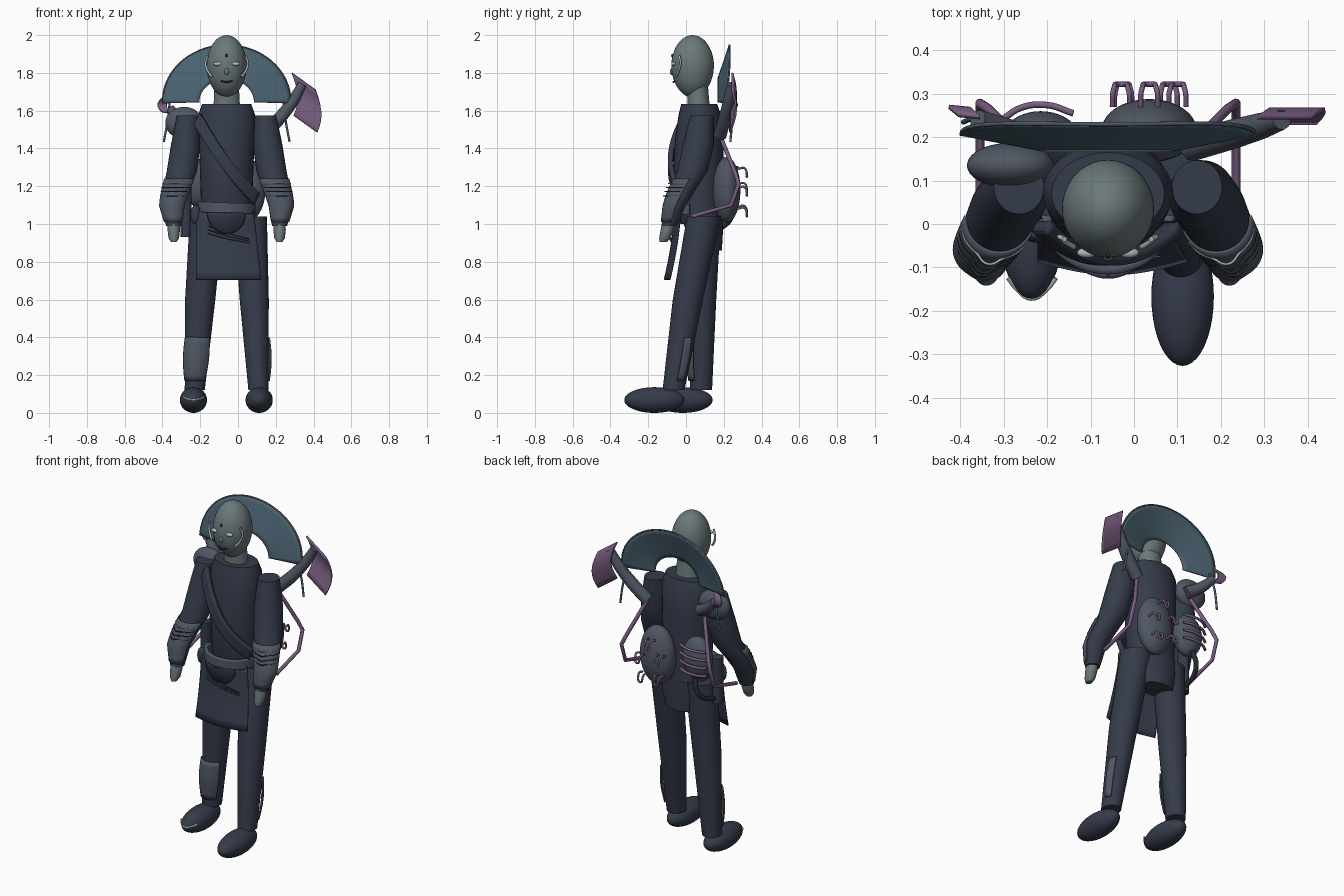
import bpy, math
from math import sin, cos, pi, radians

if "Cube" in bpy.data.objects:
    bpy.data.objects.remove(bpy.data.objects["Cube"])

CX = -0.06  # body mirror plane


def mat(name, c):
    m = bpy.data.materials.new(name)
    m.diffuse_color = (*c, 1)
    m.use_nodes = True
    m.node_tree.nodes["Principled BSDF"].inputs["Base Color"].default_value = m.diffuse_color
    return m


CLOTH = mat("dark_cloth", (.036, .044, .07))
PAD = mat("grey_padding", (.08, .095, .125))
SKIN = mat("pale_skin", (.15, .19, .195))
PURPLE = mat("purple", (.19, .11, .22))
TEAL = mat("teal", (.07, .125, .165))
LIGHT = mat("light_trim", (.45, .48, .49))
DARK = mat("dark_line", (.02, .025, .035))


def finish(name, me, m):
    o = bpy.data.objects.new(name, me)
    bpy.context.collection.objects.link(o)
    me.materials.clear()
    me.materials.append(m)
    me.shade_smooth()
    me.set_sharp_from_angle(angle=radians(40))
    return o


def loft(name, rings, m, n=32):
    """Capped stack of horizontal ellipses (x, y, z, rx, ry)."""
    v = [(x + rx * cos(2 * pi * i / n), y + ry * sin(2 * pi * i / n), z)
         for x, y, z, rx, ry in rings for i in range(n)]
    f = [(a * n + i, a * n + (i + 1) % n, (a + 1) * n + (i + 1) % n, (a + 1) * n + i)
         for a in range(len(rings) - 1) for i in range(n)]
    f += [tuple(range(n))[::-1], tuple(range(len(v) - n, len(v)))]
    if rings[0][2] > rings[-1][2]:
        f = [q[::-1] for q in f]
    me = bpy.data.meshes.new(name)
    me.from_pydata(v, [], f)
    return finish(name, me, m)


def sheet(name, fn, m, t=.006, nu=24, nv=8):
    """Thin curved panel from a function of u, v in 0..1."""
    v = [fn(i / nu, j / nv) for j in range(nv + 1) for i in range(nu + 1)]
    w = nu + 1
    f = [(j * w + i, j * w + i + 1, (j + 1) * w + i + 1, (j + 1) * w + i)
         for j in range(nv) for i in range(nu)]
    me = bpy.data.meshes.new(name)
    me.from_pydata(v, [], f)
    o = finish(name, me, m)
    s = o.modifiers.new("thickness", 'SOLIDIFY')
    s.thickness, s.offset = t, 0
    return o


def tube(name, pts, r, m, radii=None, smooth=True):
    cu = bpy.data.curves.new(name, 'CURVE')
    cu.dimensions, cu.bevel_depth, cu.bevel_resolution = '3D', r, 3
    cu.use_fill_caps, cu.resolution_u = True, 6
    s = cu.splines.new('BEZIER')
    s.bezier_points.add(len(pts) - 1)
    for i, (b, p) in enumerate(zip(s.bezier_points, pts)):
        b.co = p
        b.handle_left_type = b.handle_right_type = 'AUTO' if smooth else 'VECTOR'
        b.radius = radii[i] if radii else 1
    o = bpy.data.objects.new(name, cu)
    bpy.context.collection.objects.link(o)
    me = bpy.data.meshes.new_from_object(o.evaluated_get(bpy.context.evaluated_depsgraph_get()))
    bpy.data.objects.remove(o)
    return finish(name, me, m)


def ball(name, c, r, m, squeeze=0):
    """Ellipsoid; squeeze narrows the lower half."""
    bpy.ops.mesh.primitive_uv_sphere_add(segments=40, ring_count=24, radius=1)
    o = bpy.context.object
    for v in o.data.vertices:
        k = 1 - squeeze * max(0, -v.co.z)
        v.co = (c[0] + r[0] * v.co.x * k, c[1] + r[1] * v.co.y * k, c[2] + r[2] * v.co.z)
    o.name = name
    o.data.materials.append(m)
    o.data.shade_smooth()
    return o


def ring_at(rings, z):
    for a, b in zip(rings, rings[1:]):
        if min(a[2], b[2]) <= z <= max(a[2], b[2]):
            t = (z - a[2]) / (b[2] - a[2])
            return [p + (q - p) * t for p, q in zip(a, b)]


def around(rings, z, deg, off):
    x, y, _, rx, ry = ring_at(rings, z)
    return (x + (rx + off) * cos(radians(deg)), y + (ry + off) * sin(radians(deg)), z)


def flip(p):
    return (2 * CX - p[0], *p[1:])


# Head, neck and face
ball("head", (CX, .035, 1.835), (.106, .113, .165), SKIN, .04)
loft("neck", [(CX, .07, 1.6, .075, .06), (CX, .065, 1.66, .067, .057), (CX, .06, 1.75, .066, .055)], SKIN)
for s, side in ((-1, "right"), (1, "left")):
    ball("eye_" + side, (CX + s * .048, -.066, 1.848), (.023, .012, .011), LIGHT)
    tube("cheek_line_" + side, [(CX + s * .1, -.035, 1.89), (CX + s * .112, -.03, 1.85),
         (CX + s * .1, -.04, 1.81), (CX + s * .078, -.053, 1.78)], .006, LIGHT)
ball("nose", (CX, -.074, 1.807), (.012, .012, .018), SKIN)
tube("mouth", [(CX - .03, -.059, 1.757), (CX, -.066, 1.751), (CX + .03, -.059, 1.757)], .005, DARK)
tube("forehead_mark", [(CX, -.07, 1.9), (CX, -.075, 1.885)], .005, DARK)

# Torso and hips
loft("torso", [(CX, .07, 1.635, .13, .095), (CX, .073, 1.58, .15, .112), (CX, .07, 1.45, .147, .128),
     (CX, .066, 1.3, .142, .132), (CX, .068, 1.08, .135, .126), (CX, .085, 1.0, .14, .11)], CLOTH)
loft("hip_skirt", [(CX, .085, 1.04, .15, .11), (CX, .1, .95, .14, .095), (CX, .12, .86, .1, .07)], CLOTH)

# Legs, feet and shin guards
legs = {"left": [(.065, .095, 1.04, .088, .09), (.086, .01, .6, .077, .08), (.108, -.066, .12, .053, .058)],
        "right": [(-.165, .095, 1.04, .09, .09), (-.2, .085, .6, .08, .075), (-.229, .08, .12, .053, .058)]}
for side, r in legs.items():
    loft("leg_" + side, r, CLOTH)
ball("foot_left", (.112, -.167, .068), (.072, .16, .068), CLOTH)
ball("foot_right", (-.236, -.016, .068), (.072, .157, .068), CLOTH)


def guard(side, a0, a1):
    r = legs[side]
    sheet("shin_guard_" + side, lambda u, v: around(
        r, .17 + .23 * v, a0 + (a1 - a0) * u, .004 + .01 * sin(pi * v)), PAD, .008)


guard("right", 205, 325)
guard("left", 10, 42)
tube("toe_trim", [(-.29, -.125, .085), (-.27, -.15, .075), (-.236, -.172, .07),
     (-.2, -.15, .075), (-.18, -.125, .085)], .005, LIGHT)

# Arms, hands and bracers, mirrored
arm = [(.145, .085, 1.575, .058, .062), (.157, .065, 1.42, .078, .082), (.177, .035, 1.28, .08, .08),
       (.21, -.025, 1.17, .07, .068), (.228, -.057, 1.1, .062, .058), (.22, -.09, .99, .04, .04)]
for side in ("left", "right"):
    r = arm if side == "left" else [flip(p) for p in arm]
    loft("sleeve_" + side, r, CLOTH)
    hx = r[-1][0]
    loft("hand_" + side, [(hx, -.09, 1.02, .03, .035), (hx, -.1, .97, .033, .034),
         (hx, -.112, .925, .028, .03), (hx, -.12, .905, .015, .02)], SKIN)
    a0, a1 = (200, 365) if side == "left" else (175, 340)
    sheet("bracer_" + side, lambda u, v: around(
        r, 1.01 + .23 * v, a0 + (a1 - a0) * u, .003 + .003 * sin(pi * v)), PAD, .006)
    for k in range(4):
        z = 1.215 - .022 * k
        tube(f"bracer_wire_{side}_{k}", [around(r, z, a0 + 10 + (a1 - a0 - 20) * i / 6, .007 + .014 * (i == 3))
             for i in range(7)], .003, LIGHT if k == 0 else DARK)

# Shoulder pad, sash, belt, pouch and apron
ball("shoulder_pad", (-.285, .135, 1.535), (.1, .052, .085), PAD)
sheet("sash", lambda u, v: (-.215 + .31 * u + .03 * (v - .5), .045 - .127 * sin(pi * (.1 + .8 * u)) ** .8,
      1.555 - .42 * u - .03 * sin(pi * u) + .06 * (v - .5)), CLOTH, .028)
sheet("belt", lambda u, v: (CX + .142 * cos(pi * (1 + u)), .02 + .125 * sin(pi * (1 + u)),
      1.065 + .055 * v - .015 * u), PAD, .022)
sheet("belly_pouch", lambda u, v: (CX + .1 * v * cos(pi * (1 + u)), -.075 - .045 * cos(pi * v / 2),
      1.06 + .11 * v * sin(pi * (1 + u))), CLOTH, .012)
sheet("apron", lambda u, v: (-.222 + (.305 + .04 * v) * u,
      -.03 - .03 * sin(pi * u) - .055 * v ** 1.6, 1.07 - .365 * v), CLOTH, .006)
for k in range(3):
    tube(f"belt_cord_{k}", [(-.16, -.075, .99 - .02 * k), (-.05, -.085, .95 - .015 * k),
         (.06, -.075, .92 - .01 * k)], .0025, PAD)
loft("hip_case", [(-.275, .09, .93, .03, .035), (-.275, .09, 1.2, .03, .035)], CLOTH, 12)
ball("hip_bead", (-.225, -.025, 1.05), (.026, .018, .05), CLOTH)

# Crescent screen behind the head


def crescent(u, v):
    a = pi * (-.01 + 1.02 * u)
    rx, rz = .145 + .193 * v, .12 + .178 * v
    return (CX + rx * cos(a), .17 + v * (.06 * max(0, sin(a)) + .037 * cos(a) ** 2), 1.648 + rz * sin(a))


sheet("crescent_screen", crescent, TEAL, .008, 40, 8)
tube("crescent_trim", [crescent(i / 16, 1) for i in range(17)], .005, PAD)
for s, side in ((-1, "right"), (1, "left")):
    tube("hanging_cord_" + side, [(CX + s * .3, .21, 1.66), (CX + s * .312, .24, 1.55),
         (CX + s * .333, .235, 1.435)], .006, TEAL)

# Shoulder horns with purple vanes
tube("horn_left", [(.13, .18, 1.47), (.22, .205, 1.56), (.29, .225, 1.65), (.34, .24, 1.74)],
     .036, PAD, [1, .95, .85, .65])
tube("horn_right", [(-.22, .18, 1.5), (-.3, .215, 1.55), (-.36, .24, 1.61)], .034, PAD, [1, .9, .7])
sheet("vane_left", lambda u, v: (.285 + .125 * u + .045 * sin(pi * v * .75) - .022 * v,
      .245 + .025 * sin(pi * v) - .012 * v, 1.8 - .09 * u - .225 * v), PURPLE, .01)
sheet("vane_right", lambda u, v: (-.355 - .05 * u - .022 * sin(pi * v), .245 + .02 * sin(pi * v) + .005 * u,
      1.675 - .01 * u - .09 * v + .02 * u * v), PURPLE, .01)

# Back packs with hooks and ribs
ball("back_pack_large", (.035, .215, 1.18), (.11, .073, .175), PAD)
for k, (x, z) in enumerate([(.035, 1.27), (-.03, 1.19), (.1, 1.17), (-.025, 1.07), (.08, 1.06)]):
    tube(f"pack_hook_{k}", [(x - .02, .27, z + .02), (x - .017, .31, z + .025), (x, .322, z - .02),
         (x + .017, .31, z + .025), (x + .02, .27, z + .02)], .006, PURPLE)
ball("back_pack_small", (-.215, .195, 1.22), (.09, .065, .125), PAD)
for k in range(4):
    z = 1.29 - .048 * k
    tube(f"pack_rib_{k}", [(-.305, .24, z), (-.26, .268, z + .004), (-.2, .274, z + .008),
         (-.14, .255, z + .012)], .0075, PURPLE)
tube("pack_hose", [(-.22, .23, 1.11), (-.24, .24, 1.04), (-.26, .2, .99), (-.27, .12, .96)], .014, DARK)

# Bent purple frame tubes on both sides
frame = [(.13, .18, 1.47), (.215, .265, 1.26), (.235, .278, 1.21), (.235, .24, 1.1), (.235, .03, 1.04)]
tube("frame_tube_left", frame, .011, PURPLE, smooth=False)
tube("frame_tube_right", [flip(p) for p in frame], .011, PURPLE, smooth=False)
